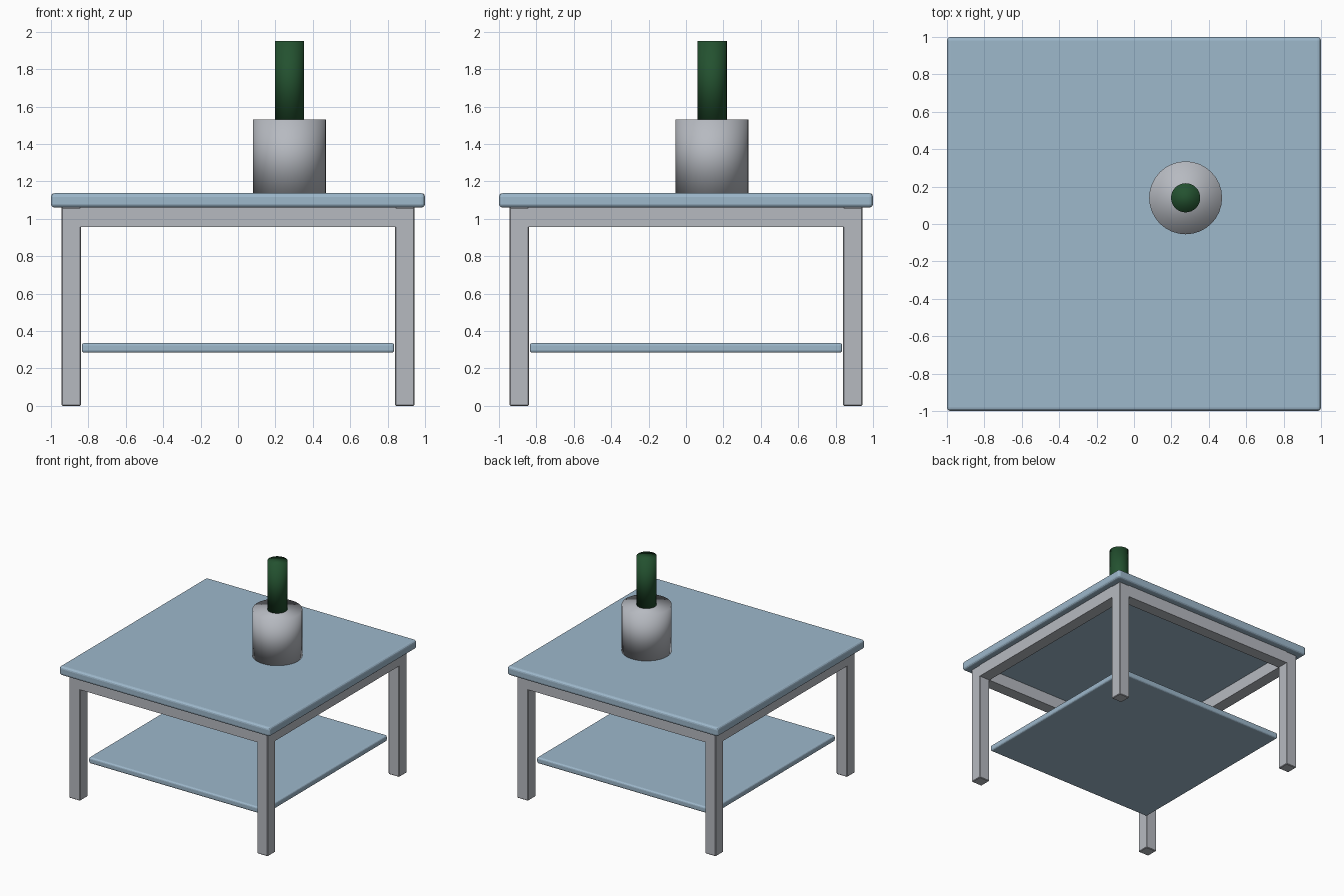
import bpy, bmesh, math
from mathutils import Matrix

if "Cube" in bpy.data.objects:
    bpy.data.objects.remove(bpy.data.objects["Cube"])


def material(name, rgb):
    m = bpy.data.materials.new(name)
    m.diffuse_color = (*rgb, 1)
    m.use_nodes = True
    m.node_tree.nodes["Principled BSDF"].inputs["Base Color"].default_value = m.diffuse_color
    return m


BLUE = material("pale blue", (0.34, 0.48, 0.60))
GREY = material("light grey", (0.47, 0.49, 0.53))
GREEN = material("dark green", (0.017, 0.083, 0.029))


def finish(name, bm, mat):
    mesh = bpy.data.meshes.new(name)
    bm.to_mesh(mesh)
    bm.free()
    mesh.materials.append(mat)
    obj = bpy.data.objects.new(name, mesh)
    bpy.context.collection.objects.link(obj)
    return obj


def box(name, lo, hi, mat, bevel=0, segments=1):
    bm = bmesh.new()
    size = [b - a for a, b in zip(lo, hi)]
    mid = [(a + b) / 2 for a, b in zip(lo, hi)]
    bmesh.ops.create_cube(bm, size=1, matrix=Matrix.Translation(mid) @ Matrix.Diagonal((*size, 1)))
    obj = finish(name, bm, mat)
    if bevel:
        mod = obj.modifiers.new("edges", "BEVEL")
        mod.width, mod.segments = bevel, segments
    return obj


def cylinder(name, x, y, r, z0, z1, mat):
    bm = bmesh.new()
    bmesh.ops.create_cone(bm, cap_ends=True, segments=32, radius1=r, radius2=r, depth=z1 - z0,
                          matrix=Matrix.Translation((x, y, (z0 + z1) / 2)))
    for f in bm.faces:
        f.smooth = True
    return finish(name, bm, mat)


# Top and lower shelf
box("table_top", (-1, -1, 1.06), (1, 1, 1.137), BLUE, 0.02, 3)
box("lower_shelf", (-0.835, -0.835, 0.284), (0.835, 0.835, 0.336), BLUE, 0.014, 3)

# Legs and aprons share the same square section
OUT, IN = 0.943, 0.84
for i, (sx, sy) in enumerate([(-1, -1), (1, -1), (1, 1), (-1, 1)]):
    xs = sorted((sx * OUT, sx * IN))
    ys = sorted((sy * OUT, sy * IN))
    box(f"leg_{i + 1}", (xs[0], ys[0], 0), (xs[1], ys[1], 1.06), GREY, 0.005)
for s, side in ((-1, "a"), (1, "b")):
    d = sorted((s * OUT, s * IN))
    box(f"apron_x_{side}", (-IN - 0.006, d[0], 0.955), (IN + 0.006, d[1], 1.06), GREY)
    box(f"apron_y_{side}", (d[0], -IN - 0.006, 0.955), (d[1], IN + 0.006, 1.06), GREY)

# Pot and stem
cylinder("pot", 0.276, 0.14, 0.195, 1.137, 1.532, GREY)
cylinder("plant_stem", 0.276, 0.14, 0.078, 1.532, 1.95, GREEN)
